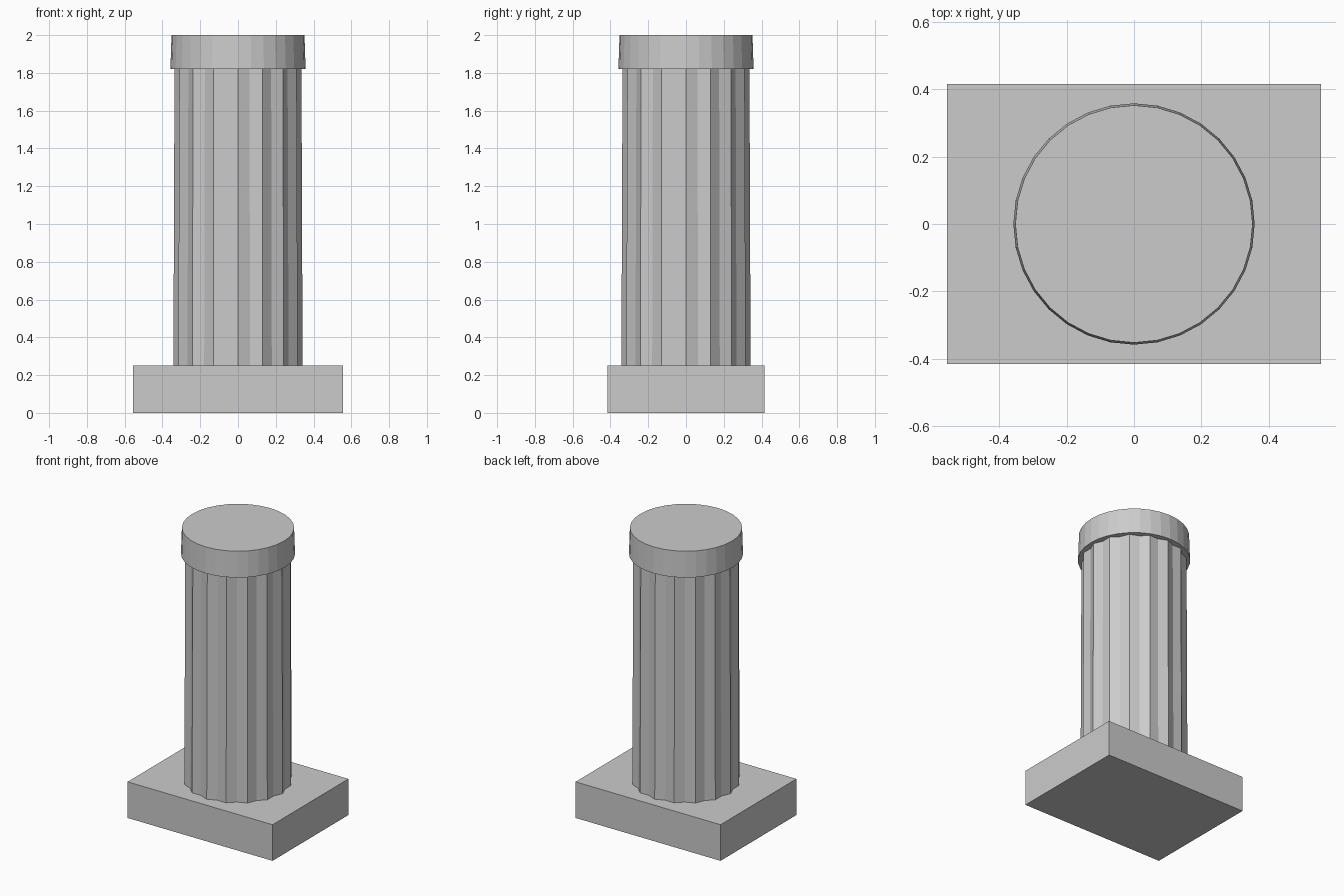
import bpy, bmesh
from math import sin, cos, pi

if "Cube" in bpy.data.objects:
    bpy.data.objects.remove(bpy.data.objects["Cube"])

SIDES = 32


def make_object(name, bm):
    bmesh.ops.recalc_face_normals(bm, faces=bm.faces)
    mesh = bpy.data.meshes.new(name)
    bm.to_mesh(mesh)
    bm.free()
    obj = bpy.data.objects.new(name, mesh)
    bpy.context.collection.objects.link(obj)
    return obj


def tapered_prism(name, z0, z1, bottom_radii, top_radii):
    """Closed 32-sided prism; each radius pair gives the ridge and groove radius."""
    bm = bmesh.new()
    rings = []
    for z, radii in ((z0, bottom_radii), (z1, top_radii)):
        ring = []
        for i in range(SIDES):
            a, r = 2 * pi * i / SIDES, radii[i % 2]
            ring.append(bm.verts.new((r * cos(a), r * sin(a), z)))
        rings.append(ring)
        bm.faces.new(ring)
    low, high = rings
    for i in range(SIDES):
        j = (i + 1) % SIDES
        bm.faces.new((low[i], low[j], high[j], high[i]))
    return make_object(name, bm)


# Rectangular base slab
bm = bmesh.new()
bmesh.ops.create_cube(bm, size=1)
bmesh.ops.scale(bm, vec=(1.11, 0.83, 0.25), verts=bm.verts)
bmesh.ops.translate(bm, vec=(0, 0, 0.125), verts=bm.verts)
make_object("base_slab", bm)

# Fluted shaft with sixteen ridges and a slight taper
tapered_prism("fluted_shaft", 0.25, 1.82, (0.342, 0.322), (0.336, 0.316))

# Round cap, slightly narrower at the top
tapered_prism("cap", 1.82, 2.0, (0.358, 0.358), (0.352, 0.352))
